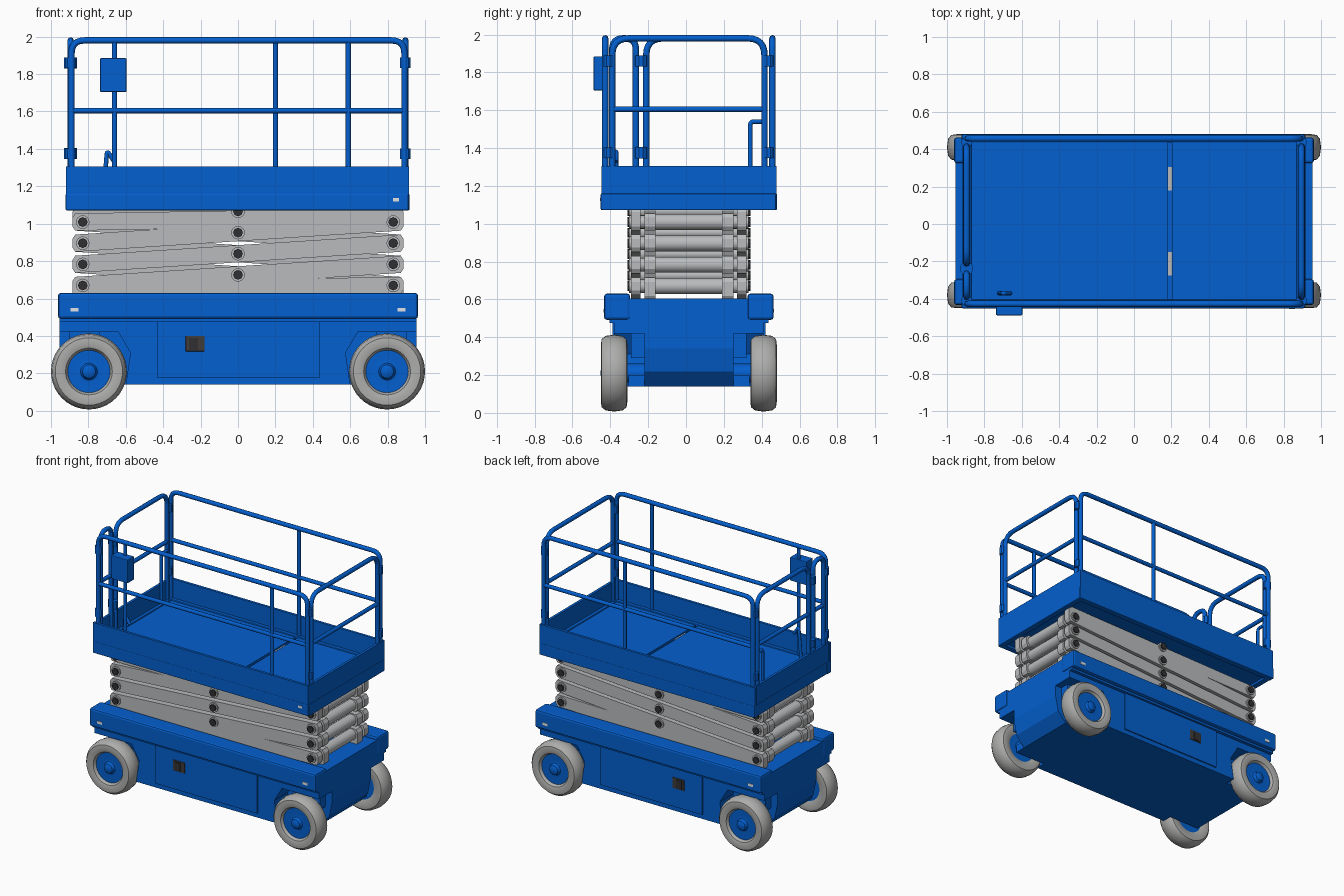
import bpy, bmesh, math
from mathutils import Vector, Matrix

if "Cube" in bpy.data.objects:
    bpy.data.objects.remove(bpy.data.objects["Cube"])

YC = 0.015                      # centre line of the machine
SIDES = (("front", -1), ("back", 1))
ENDS = (("left", 1), ("right", -1))


def material(name, r, g, b):
    m = bpy.data.materials.new(name)
    m.use_nodes = True
    m.diffuse_color = (r, g, b, 1)
    m.node_tree.nodes["Principled BSDF"].inputs["Base Color"].default_value = (r, g, b, 1)
    return m


BLUE = material("blue_paint", 0.001, 0.115, 0.62)
GREY = material("arm_grey", 0.49, 0.5, 0.51)
TYRE = material("tyre_grey", 0.42, 0.42, 0.415)
DARK = material("dark_metal", 0.03, 0.03, 0.033)
LATCH = material("latch_brown_grey", 0.05, 0.045, 0.04)
PALE = material("pale_slot", 0.75, 0.77, 0.8)


def finish(bm, name, mat, smooth=False):
    bmesh.ops.recalc_face_normals(bm, faces=bm.faces)
    me = bpy.data.meshes.new(name)
    bm.to_mesh(me)
    bm.free()
    me.materials.append(mat)
    ob = bpy.data.objects.new(name, me)
    bpy.context.collection.objects.link(ob)
    if smooth:
        bpy.ops.object.select_all(action="DESELECT")
        ob.select_set(True)
        bpy.context.view_layer.objects.active = ob
        bpy.ops.object.shade_smooth_by_angle(angle=math.radians(35))


def box(name, mat, x, y, z, bevel=0.0):
    """Box from (low, high) pairs on each axis."""
    bm = bmesh.new()
    bmesh.ops.create_cube(bm, size=1)
    for v in bm.verts:
        v.co = [(lo + hi) / 2 + c * (hi - lo) for c, (lo, hi) in zip(v.co, (x, y, z))]
    if bevel:
        bmesh.ops.bevel(bm, geom=bm.edges[:], offset=bevel, segments=2, affect="EDGES", profile=0.5)
    finish(bm, name, mat)


def prism(name, mat, profile, y0, y1):
    """Side profile of (x, z) points extruded across the machine."""
    bm = bmesh.new()
    face = bm.faces.new([bm.verts.new((x, y0, z)) for x, z in profile])
    new = bmesh.ops.extrude_face_region(bm, geom=[face])["geom"]
    bmesh.ops.translate(bm, vec=(0, y1 - y0, 0), verts=[g for g in new if isinstance(g, bmesh.types.BMVert)])
    finish(bm, name, mat)


def rod(name, mat, a, b, r, segments=16):
    a, b = Vector(a), Vector(b)
    bm = bmesh.new()
    turn = (b - a).to_track_quat("Z", "Y").to_matrix().to_4x4()
    bmesh.ops.create_cone(bm, cap_ends=True, segments=segments, radius1=r, radius2=r,
                          depth=(b - a).length, matrix=Matrix.Translation((a + b) / 2) @ turn)
    finish(bm, name, mat, True)


def tube(name, points, bend=0.07, r=0.017):
    """Bent pipe with rounded corners."""
    pts = [Vector(p) for p in points]
    path = [pts[0]]
    for a, b, c in zip(pts, pts[1:], pts[2:]):
        p, q = b + (a - b).normalized() * bend, b + (c - b).normalized() * bend
        for i in range(7):
            t = i / 6
            path.append(p * (1 - t) ** 2 + b * 2 * t * (1 - t) + q * t * t)
    path.append(pts[-1])
    cu = bpy.data.curves.new(name, "CURVE")
    cu.dimensions, cu.bevel_depth, cu.bevel_resolution, cu.use_fill_caps = "3D", r, 2, True
    spline = cu.splines.new("POLY")
    spline.points.add(len(path) - 1)
    for sp, co in zip(spline.points, path):
        sp.co = (*co, 1)
    cu.materials.append(BLUE)
    ob = bpy.data.objects.new(name, cu)
    bpy.context.collection.objects.link(ob)
    bpy.ops.object.select_all(action="DESELECT")
    ob.select_set(True)
    bpy.context.view_layer.objects.active = ob
    bpy.ops.object.convert(target="MESH")


def lathe(name, mat, profile, centre, side):
    """Spin (radius, outward offset) points around a wheel axle."""
    bm = bmesh.new()
    vs = [bm.verts.new((r, side * d, 0)) for r, d in profile]
    es = [bm.edges.new(e) for e in zip(vs, vs[1:])]
    bmesh.ops.spin(bm, geom=vs + es, cent=(0, 0, 0), axis=(0, 1, 0), angle=math.tau, steps=40)
    bmesh.ops.remove_doubles(bm, verts=bm.verts, dist=0.0005)
    bmesh.ops.translate(bm, vec=centre, verts=bm.verts)
    finish(bm, name, mat, True)


# Wheels: tyre and dished hub with a centre cap
TYRE_SHAPE = [(0.11, -0.055), (0.15, -0.07), (0.18, -0.066), (0.197, -0.045), (0.203, 0),
              (0.197, 0.045), (0.18, 0.066), (0.15, 0.07), (0.125, 0.062), (0.112, 0.04)]
HUB_SHAPE = [(0, -0.05), (0.113, -0.05), (0.116, 0.042), (0.1, 0.044), (0.06, 0.036),
             (0.045, 0.04), (0.035, 0.062), (0.02, 0.07), (0, 0.072)]
for sn, s in SIDES:
    for en, e in ENDS:
        centre = (e * 0.797, YC + s * 0.395, 0.21)
        lathe(f"{sn}_{en}_tyre", TYRE, TYRE_SHAPE, centre, s)
        lathe(f"{sn}_{en}_hub", BLUE, HUB_SHAPE, centre, s)

# Lower body with wheel arches, and narrower end sections between the wheels
half = [(0.6, 0.14), (0.575, 0.31), (0.64, 0.42), (0.955, 0.42), (0.955, 0.5)]
prism("body", BLUE, half + [(-x, z) for x, z in reversed(half)], YC - 0.395, YC + 0.395)
for en, e in ENDS:
    nose = [(0.5, 0.14), (0.86, 0.14), (0.93, 0.22), (0.955, 0.34), (0.955, 0.49), (0.5, 0.49)]
    prism(f"{en}_end_body", BLUE, [(e * x, z) for x, z in nose], YC - 0.235, YC + 0.235)
    box(f"{en}_axle_beam", BLUE, sorted((e * 0.55, e * 0.86)), (YC - 0.32, YC + 0.32), (0.14, 0.2))
    rod(f"{en}_axle", BLUE, (e * 0.797, YC - 0.38, 0.21), (e * 0.797, YC + 0.38, 0.21), 0.05)
    for y in (YC - 0.27, YC + 0.27):
        box(f"{en}_steering_knuckle", BLUE, sorted((e * 0.74, e * 0.9)), (y - 0.035, y + 0.035), (0.29, 0.43))

for sn, s in SIDES:
    y = YC + s * 0.395
    out = lambda a, b: sorted((y + s * a, y + s * b))
    box(f"{sn}_side_door", BLUE, (-0.43, 0.435), out(-0.01, 0.009), (0.175, 0.48))
    box(f"{sn}_latch", LATCH, (-0.28, -0.178), out(0, 0.013), (0.318, 0.4), 0.003)
    box(f"{sn}_latch_handle", DARK, (-0.262, -0.215), out(0.01, 0.018), (0.325, 0.39))

# Upper chassis tray with raised, continuous side rails
box("tray", BLUE, (-0.955, 0.955), (YC - 0.42, YC + 0.42), (0.475, 0.605))
for sn, s in SIDES:
    box(f"{sn}_tray_rail", BLUE, (-0.962, 0.962), sorted((YC + s * 0.31, YC + s * 0.448)), (0.492, 0.63), 0.014)
    for en, e in ENDS:
        box(f"{sn}_{en}_tie_slot", PALE, sorted((e * 0.853, e * 0.895)),
            sorted((YC + s * 0.445, YC + s * 0.451)), (0.53, 0.55))

# Scissor stack: outer arms rise to the left, inner arms cross them
STEP = 0.113


def arm(name, y0, y1, z0, z1, h=0.046):
    ends = [(-0.87, z0 - h), (0.87, z1 - h), (0.885, z1 - h / 2), (0.885, z1 + h / 2),
            (0.87, z1 + h), (-0.87, z0 + h), (-0.885, z0 + h / 2), (-0.885, z0 - h / 2)]
    prism(name, GREY, ends, y0, y1)


for sn, s in SIDES:
    for k in range(5):
        lo = 0.67 + STEP * (k - 1)
        lo, hi = max(lo, 0.64), min(lo + STEP, 1.04)
        arm(f"{sn}_outer_arm", YC + s * 0.255, YC + s * 0.305, lo, hi)
        arm(f"{sn}_inner_arm", YC + s * 0.175, YC + s * 0.235, hi, lo)
    for k in range(4):
        z = 0.67 + STEP * k
        for x, dz in ((-0.83, 0), (0.83, 0), (0, STEP / 2)):
            rod(f"{sn}_pivot_boss", GREY, (x, YC + s * 0.165, z + dz), (x, YC + s * 0.315, z + dz), 0.036)
            rod(f"{sn}_pivot_pin", DARK, (x, YC + s * 0.3, z + dz), (x, YC + s * 0.325, z + dz), 0.026, 8)
for k in range(4):
    z = 0.67 + STEP * k
    for x in (-0.83, 0.83):
        rod("cross_tube", GREY, (x, YC - 0.2, z), (x, YC + 0.2, z), 0.042)
    rod("centre_tube", GREY, (0, YC - 0.2, z + STEP / 2), (0, YC + 0.2, z + STEP / 2), 0.03)

# Platform: two deck plates with a slot between, lower frame and toe boards
for name, x in (("main_deck", (-0.9, 0.182)), ("extension_deck", (0.204, 0.9))):
    box(name, BLUE, x, (YC - 0.45, YC + 0.45), (1.09, 1.15))
box("deck_joint", BLUE, (0.17, 0.21), (YC - 0.45, YC + 0.45), (1.09, 1.135))
for sn, s in SIDES:
    side = lambda a, b: sorted((YC + s * a, YC + s * b))
    box(f"{sn}_slide_strip", GREY, (0.182, 0.204), side(0.165, 0.29), (1.13, 1.139))
    box(f"{sn}_platform_frame", BLUE, (-0.922, 0.912), side(0.42, 0.466), (1.072, 1.16), 0.006)
    box(f"{sn}_toe_board", BLUE, (-0.92, 0.91), side(0.443, 0.463), (1.14, 1.305))
box("platform_slot", PALE, (0.83, 0.862), (YC - 0.469, YC - 0.462), (1.12, 1.137))
for en, e in ENDS:
    box(f"{en}_platform_frame", BLUE, sorted((e * 0.87, e * 0.917)), (YC - 0.46, YC + 0.46), (1.072, 1.16), 0.006)
    box(f"{en}_toe_board", BLUE, sorted((e * 0.893, e * 0.913)), (YC - 0.455, YC + 0.455), (1.14, 1.305))

# Guard rails along the long sides
TOP, MID, FOOT = 1.98, 1.605, 1.15
for sn, s in SIDES:
    y = YC + s * 0.442
    tube(f"{sn}_guard_rail", [(-0.89, y, FOOT), (-0.89, y, TOP), (0.89, y, TOP), (0.89, y, FOOT)])
    tube(f"{sn}_mid_rail", [(-0.89, y, MID), (0.89, y, MID)], r=0.015)
    for x in ((-0.66, 0.59) if s < 0 else (0.2,)):
        tube(f"{sn}_post", [(x, y, FOOT), (x, y, TOP)], r=0.014)


# End rails: a full hoop on one end, a gate hoop and entry hoop on the other
def hoop(name, x, y0, y1, bend):
    tube(name, [(x, y0, FOOT), (x, y0, TOP), (x, y1, TOP), (x, y1, FOOT)], bend)
    tube(name + "_mid_rail", [(x, y0, MID), (x, y1, MID)], r=0.015)


hoop("left_hoop", 0.895, -0.39, 0.415, 0.09)
hoop("gate_hoop", -0.895, -0.21, 0.415, 0.09)
hoop("entry_hoop", -0.895, -0.39, -0.265, 0.06)
tube("gate_bracket", [(-0.89, 0.34, FOOT), (-0.89, 0.34, 1.54), (-0.89, 0.41, 1.54)], 0.02, 0.012)

# Rail clamps
for z in (1.375, 1.86):
    for e in (1, -1):
        for y in (-0.41, 0.437):
            rod("rail_clamp", BLUE, (e * 0.895, y, z - 0.028), (e * 0.895, y, z + 0.028), 0.029, 10)
    rod("gate_clamp", BLUE, (-0.895, -0.238, z - 0.03), (-0.895, -0.238, z + 0.03), 0.036, 10)

# Control box and lever
box("control_box", BLUE, (-0.737, -0.597), (-0.488, -0.41), (1.705, 1.885), 0.004)
tube("lever", [(-0.72, -0.37, FOOT), (-0.7, -0.37, 1.39), (-0.66, -0.37, 1.33)], 0.02, 0.012)
